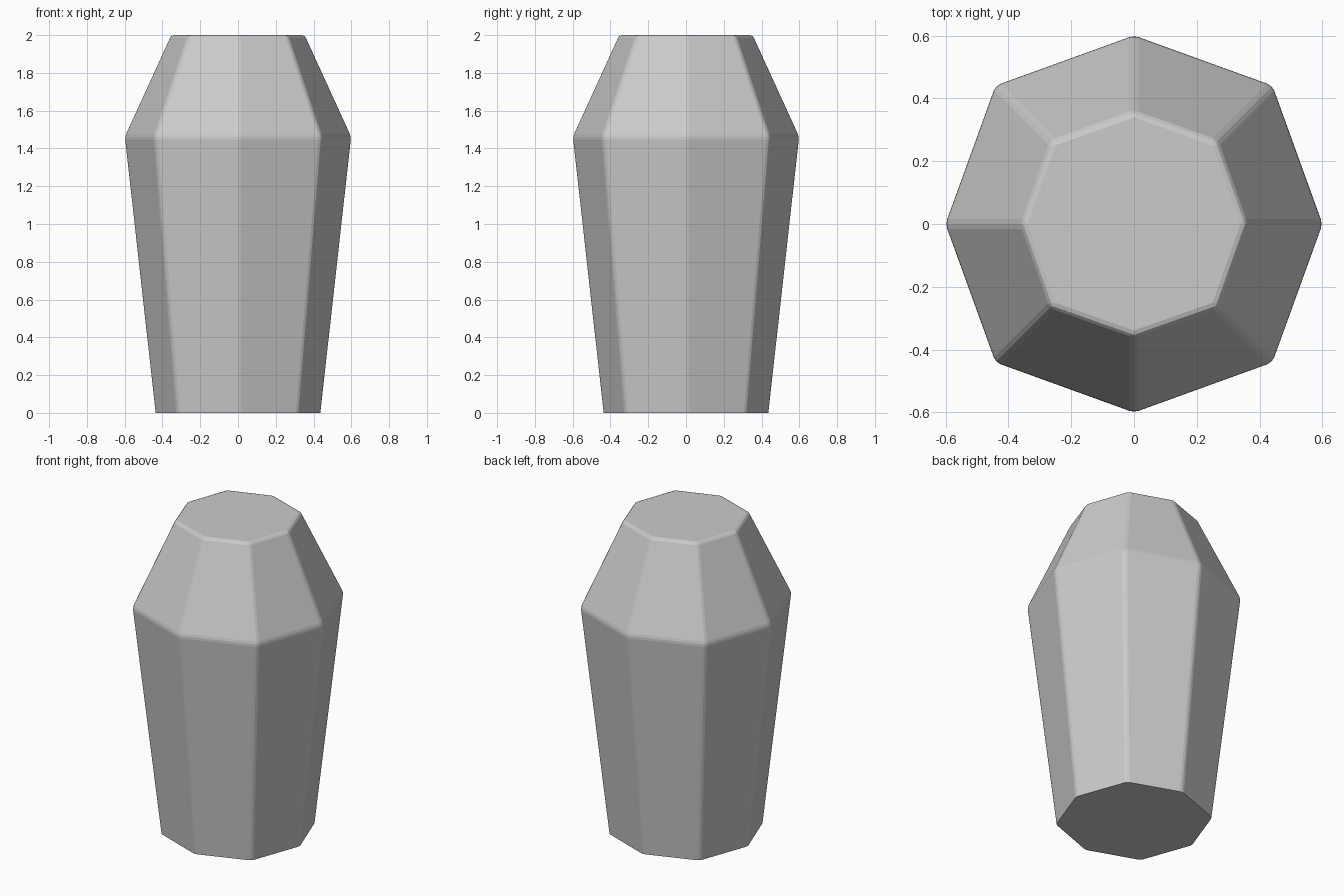
import bpy, bmesh, math

if "Cube" in bpy.data.objects:
    bpy.data.objects.remove(bpy.data.objects["Cube"])

# Ring profile: height, radius on the axes, x/y offset of the diagonal corners
PROFILE = [(0.0, 0.439, 0.322), (1.462, 0.602, 0.442), (2.0, 0.356, 0.263)]


def ring(bm, z, axis, diag):
    verts = []
    for i in range(8):
        r = axis if i % 2 == 0 else diag * math.sqrt(2)
        a = i * math.pi / 4
        verts.append(bm.verts.new((r * math.cos(a), r * math.sin(a), z)))
    return verts


# Tapered eight-sided body with a sloping shoulder
bm = bmesh.new()
rings = [ring(bm, *p) for p in PROFILE]
for lower, upper in zip(rings, rings[1:]):
    for i in range(8):
        j = (i + 1) % 8
        bm.faces.new((lower[i], lower[j], upper[j], upper[i]))
bm.faces.new(reversed(rings[0]))
bm.faces.new(rings[-1])

# Narrow bevel on every edge except the sharp base outline
edges = [e for e in bm.edges if max(v.co.z for v in e.verts) > 0.01]
bmesh.ops.bevel(bm, geom=edges, offset=0.016, offset_type='OFFSET',
                segments=2, profile=0.5, affect='EDGES', clamp_overlap=True)
bmesh.ops.recalc_face_normals(bm, faces=bm.faces)

mesh = bpy.data.meshes.new("faceted_body")
bm.to_mesh(mesh)
bm.free()
body = bpy.data.objects.new("faceted_body", mesh)
bpy.context.collection.objects.link(body)
